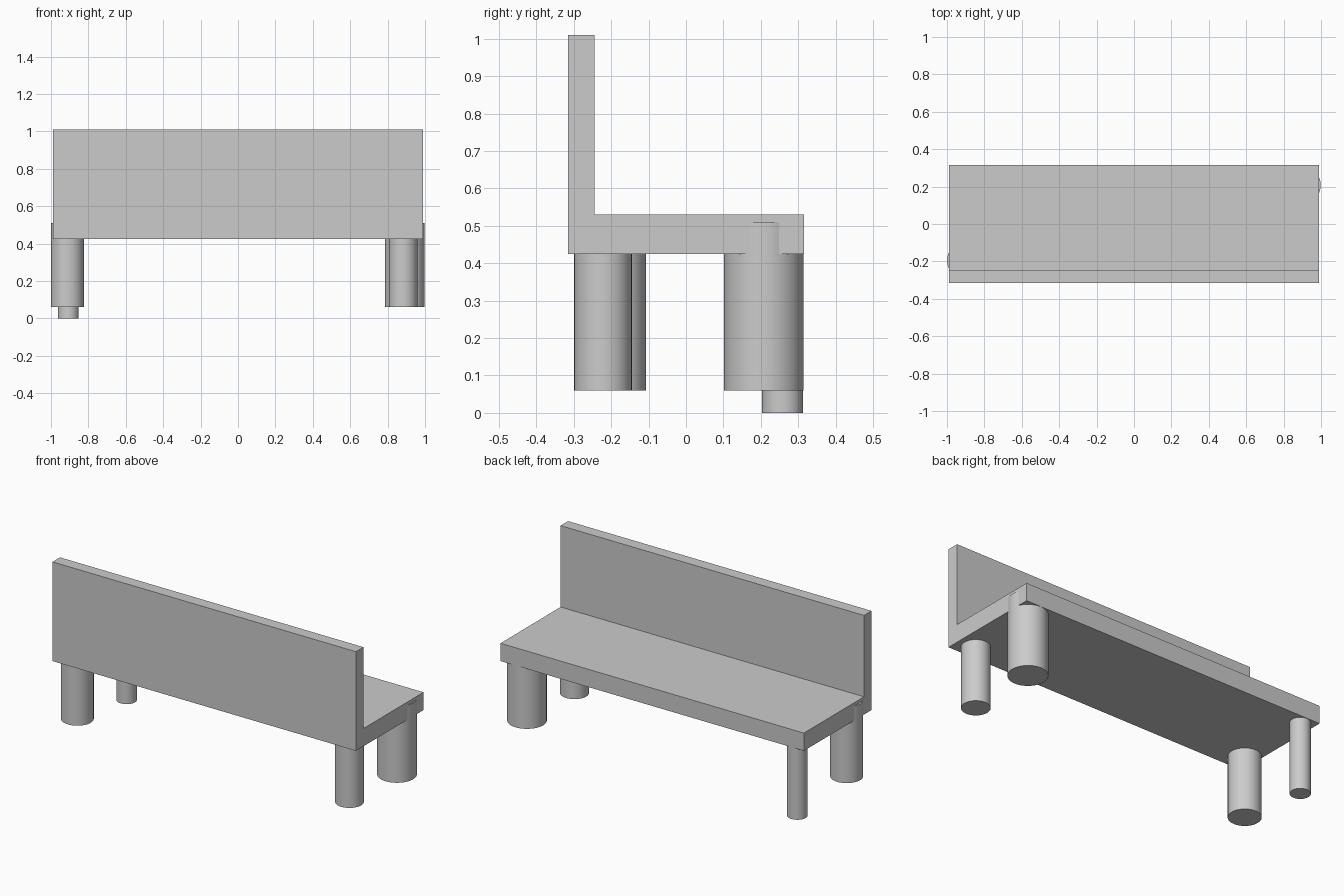
import bpy
import bmesh

cube = bpy.data.objects.get("Cube")
if cube:
    bpy.data.objects.remove(cube, do_unlink=True)

# One plain grey for the whole bench
GREY = (0.6, 0.6, 0.6, 1)
grey = bpy.data.materials.new("plain grey")
grey.use_nodes = True
grey.diffuse_color = GREY
grey.node_tree.nodes["Principled BSDF"].inputs["Base Color"].default_value = GREY


def bench_body(name, profile, x0, x1):
    """Extrude a (y, z) profile along x."""
    bm = bmesh.new()
    face = bm.faces.new([bm.verts.new((x0, y, z)) for y, z in profile])
    side = bmesh.ops.extrude_face_region(bm, geom=[face])["geom"]
    moved = [v for v in side if isinstance(v, bmesh.types.BMVert)]
    bmesh.ops.translate(bm, verts=moved, vec=(x1 - x0, 0, 0))
    bmesh.ops.recalc_face_normals(bm, faces=bm.faces)
    mesh = bpy.data.meshes.new(name)
    bm.to_mesh(mesh)
    bm.free()
    mesh.materials.append(grey)
    obj = bpy.data.objects.new(name, mesh)
    bpy.context.collection.objects.link(obj)


def leg(name, x, y, radius, bottom, top=0.51):
    """Round leg whose top is sunk into the seat."""
    bpy.ops.mesh.primitive_cylinder_add(
        vertices=64, radius=radius, depth=top - bottom,
        location=(x, y, (top + bottom) / 2))
    obj = bpy.context.object
    obj.name = name
    obj.data.materials.append(grey)
    bpy.ops.object.shade_smooth_by_angle()


# Seat and backrest share one L-shaped section
bench_body("seat_and_backrest",
           [(-0.315, 0.425), (0.315, 0.425), (0.315, 0.53),
            (-0.245, 0.53), (-0.245, 1.01), (-0.315, 1.01)], -0.99, 0.99)

# Four uneven legs, one of them thinner and longer
leg("front_right_leg", -0.912, -0.195, 0.088, 0.06)
leg("front_left_leg", 0.883, -0.222, 0.077, 0.06)
leg("back_left_leg", 0.892, 0.208, 0.106, 0.06)
leg("back_right_leg", -0.907, 0.258, 0.055, 0.0)
